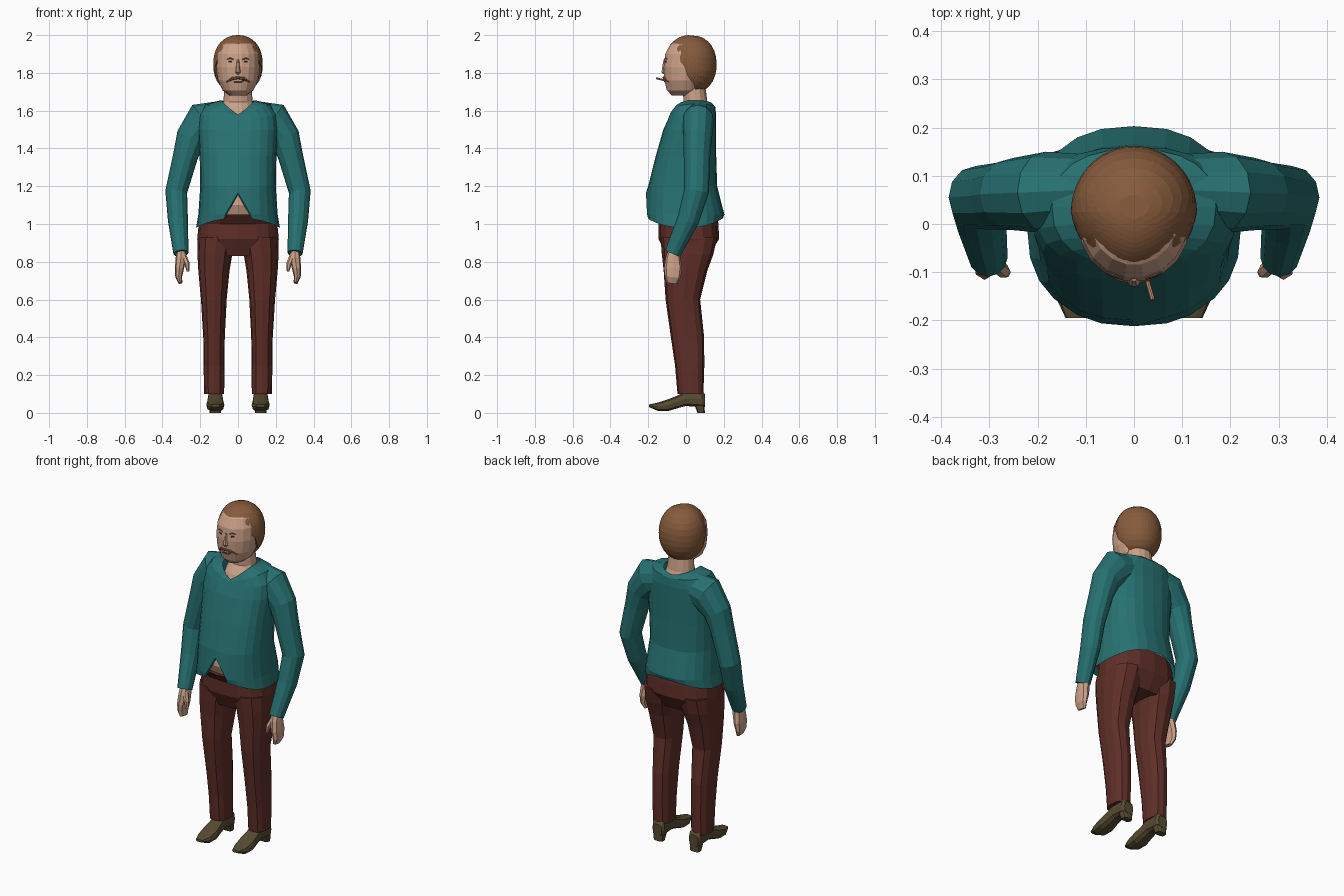
import bpy, bmesh, math
from mathutils import Vector


def material(name, rgb):
    m = bpy.data.materials.new(name)
    m.diffuse_color = (*rgb, 1)
    return m


TEAL = material("teal knit", (0.02, 0.165, 0.165))
MAROON = material("maroon cloth", (0.115, 0.028, 0.021))
HAIR = material("brown hair", (0.24, 0.105, 0.045))
SKIN = material("skin", (0.61, 0.36, 0.25))
SHOE = material("olive leather", (0.095, 0.072, 0.032))
TAN = material("tan paper", (0.5, 0.27, 0.15))
DARK = material("dark brown", (0.07, 0.035, 0.018))


def ring(c, u, v, a, b, n, p=2.0):
    """Closed superellipse section around c."""
    pts = []
    for k in range(n):
        t = 2 * math.pi * k / n
        cs, sn = math.cos(t), math.sin(t)
        pts.append(Vector(c) + u * a * math.copysign(abs(cs) ** (2 / p), cs)
                   + v * b * math.copysign(abs(sn) ** (2 / p), sn))
    return pts


def loft(name, rings, mat, cap=(True, True), mirror=False):
    bm = bmesh.new()
    rows = [[bm.verts.new(p) for p in r] for r in rings]
    n = len(rows[0])
    for r0, r1 in zip(rows, rows[1:]):
        for k in range(n):
            bm.faces.new((r0[k], r0[(k + 1) % n], r1[(k + 1) % n], r1[k]))
    if cap[0]:
        bm.faces.new(rows[0])
    if cap[1]:
        bm.faces.new(rows[-1])
    bmesh.ops.recalc_face_normals(bm, faces=bm.faces)
    me = bpy.data.meshes.new(name)
    bm.to_mesh(me)
    bm.free()
    me.materials.append(mat)
    ob = bpy.data.objects.new(name, me)
    bpy.context.collection.objects.link(ob)
    if mirror:
        ob.modifiers.new("mirror", 'MIRROR').use_clip = False
    return ob


X, Y, Z = Vector((1, 0, 0)), Vector((0, 1, 0)), Vector((0, 0, 1))


def level(z, x0, x1, yf, yb, n=24, p=2.0):
    """Horizontal section from its extents."""
    return ring(((x0 + x1) / 2, (yf + yb) / 2, z), X, Y, (x1 - x0) / 2, (yb - yf) / 2, n, p)


def tube(name, path, mat, n=8, p=2.0, mirror=False):
    """Sections (x, y, z, half width, half depth) square to a path."""
    P = [Vector(q[:3]) for q in path]
    rings = []
    for i, q in enumerate(path):
        t = (P[min(i + 1, len(P) - 1)] - P[max(i - 1, 0)]).normalized()
        u = Y.cross(t).normalized()
        rings.append(ring(P[i], u, t.cross(u), q[3], q[4], n, p))
    return loft(name, rings, mat, mirror=mirror)


# Sweater body: notch at the front hem, V at the neck
spec = [(0.98, 0.222, -0.205, 0.195), (1.05, 0.21, -0.212, 0.203), (1.2, 0.2, -0.2, 0.165),
        (1.36, 0.203, -0.16, 0.16), (1.5, 0.212, -0.12, 0.16), (1.58, 0.205, -0.097, 0.16),
        (1.635, 0.17, -0.085, 0.155), (1.655, 0.09, -0.072, 0.14)]
dip = [0, 0, 0, 0, 0, 0.03, 0.062, 0.075]
body = []
for i, (z, rx, yf, yb) in enumerate(spec):
    r = level(z, -rx, rx, yf, yb, 24, 2.4)
    for k, q in enumerate(r):
        a = 2 * math.pi * k / 24
        q.z -= (dip[i] if math.sin(a) < 0 else dip[i] * 0.25) * (1 - abs(math.cos(a)))
        if i == 0:
            q.z += 0.05 * math.sin(a) ** 2
    body.append(r)
body[0][18].z, body[1][18].z = 1.155, 1.165
loft("sweater_body", body, TEAL, cap=(False, False))

# Sleeves, hands and thumbs
tube("sleeve", [(0.10, 0.07, 1.56, 0.09, 0.075), (0.18, 0.065, 1.542, 0.108, 0.085),
                (0.25, 0.062, 1.455, 0.08, 0.075), (0.278, 0.058, 1.36, 0.066, 0.07),
                (0.327, 0.055, 1.17, 0.058, 0.066), (0.318, 0.01, 1.02, 0.053, 0.058),
                (0.302, -0.07, 0.845, 0.04, 0.043)], TEAL, n=12, mirror=True)
tube("hand", [(0.30, -0.06, 0.87, 0.024, 0.03), (0.302, -0.068, 0.82, 0.028, 0.04),
              (0.31, -0.068, 0.765, 0.024, 0.048), (0.314, -0.07, 0.72, 0.018, 0.042),
              (0.305, -0.075, 0.688, 0.011, 0.03)], SKIN, n=8, p=2.6, mirror=True)
tube("thumb", [(0.29, -0.08, 0.835, 0.016, 0.016), (0.27, -0.098, 0.79, 0.014, 0.015),
               (0.264, -0.102, 0.75, 0.008, 0.009)], SKIN, n=6, mirror=True)

# Trousers
loft("trouser_leg", [level(z, a, b, f, k, 12, 2.5) for z, a, b, f, k in (
    (0.10, 0.073, 0.18, -0.045, 0.092), (0.25, 0.072, 0.182, -0.058, 0.097),
    (0.40, 0.07, 0.184, -0.08, 0.096), (0.60, 0.06, 0.196, -0.108, 0.075),
    (0.75, 0.045, 0.21, -0.118, 0.112), (0.84, 0.03, 0.215, -0.128, 0.145),
    (0.93, 0.015, 0.212, -0.135, 0.165))], MAROON, mirror=True)
loft("trouser_seat", [level(z, -w, w, f, b, 16, 2.5) for z, w, f, b in (
    (0.83, 0.205, -0.10, 0.12), (0.92, 0.216, -0.145, 0.175),
    (1.0, 0.208, -0.145, 0.172), (1.05, 0.2, -0.185, 0.165))], MAROON)

# Belly under the sweater
loft("belly", [level(z, -w, w, f, b, 16, 2.3) for z, w, f, b in (
    (0.99, 0.18, -0.14, 0.16), (1.1, 0.18, -0.185, 0.15), (1.25, 0.18, -0.165, 0.14))], SKIN)

# Neck and chest opening
loft("neck", [level(z, -w, w, f, b, 14) for z, w, f, b in (
    (1.54, 0.1, -0.075, 0.13), (1.6, 0.092, -0.05, 0.135), (1.645, 0.078, -0.015, 0.115),
    (1.76, 0.068, -0.02, 0.1))], SKIN)

# Head
loft("head", [level(z, -w, w, f, b, 18) for z, w, f, b in (
    (1.68, 0.045, -0.075, 0.05), (1.708, 0.082, -0.103, 0.08), (1.76, 0.106, -0.116, 0.1),
    (1.83, 0.116, -0.12, 0.12), (1.90, 0.112, -0.112, 0.125), (1.95, 0.09, -0.085, 0.105),
    (1.98, 0.05, -0.04, 0.06))], SKIN)
tube("nose", [(0, -0.113, 1.87, 0.006, 0.006), (0, -0.118, 1.83, 0.01, 0.01),
              (0, -0.119, 1.805, 0.014, 0.012), (0, -0.114, 1.795, 0.01, 0.006)], SKIN, n=6)

# Hair cap: every column runs from the crown to the hairline
LINE = [(0, 1.925), (25, 1.93), (48, 1.915), (62, 1.9), (68, 1.85), (78, 1.83), (84, 1.77),
        (98, 1.745), (106, 1.712), (130, 1.705), (180, 1.71)]


def hairline(d):
    for (a, za), (b, zb) in zip(LINE, LINE[1:]):
        if d <= b:
            return za + (zb - za) * (d - a) / (b - a)
    return LINE[-1][1]


N, ROWS, HC, HR = 48, 12, 1.845, 0.155
cap = []
for j in range(1, ROWS + 1):
    row = []
    for k in range(N):
        a = 2 * math.pi * k / N
        d = abs(math.degrees(a if a <= math.pi else a - 2 * math.pi))
        low = (hairline(d) - HC) / HR
        end = math.acos(max(-1, min(1, low)))
        h = math.cos(end * j / ROWS)
        s = (1 - min(1, abs(h)) ** 2.2) ** (1 / 2.2)
        front = max(0, math.cos(a))
        row.append(Vector((0.131 * s * math.sin(a) * (1 - 0.15 * front),
                           0.025 - 0.137 * s * math.cos(a), HC + HR * h)))
    cap.append(row)
hair = loft("hair", cap, HAIR, cap=(True, False))
sol = hair.modifiers.new("thickness", 'SOLIDIFY')
sol.thickness, sol.offset = 0.012, -1

# Face details
tube("moustache", [(-0.062, -0.094, 1.752, 0.003, 0.003), (-0.03, -0.113, 1.77, 0.008, 0.006),
                   (0, -0.119, 1.774, 0.007, 0.006), (0.03, -0.113, 1.77, 0.008, 0.006),
                   (0.062, -0.094, 1.752, 0.003, 0.003)], HAIR, n=6)
tube("mouth", [(-0.02, -0.113, 1.752, 0.003, 0.004), (0.02, -0.113, 1.752, 0.003, 0.004)], DARK, n=4)
tube("eyebrow", [(0.024, -0.113, 1.872, 0.003, 0.003), (0.042, -0.107, 1.878, 0.003, 0.003),
                 (0.058, -0.099, 1.872, 0.002, 0.003)], HAIR, n=4, mirror=True)
tube("eye", [(0.032, -0.112, 1.858, 0.004, 0.003), (0.05, -0.105, 1.858, 0.004, 0.003)],
     DARK, n=6, mirror=True)
tube("cigarette", [(0.024, -0.105, 1.758, 0.005, 0.005), (0.039, -0.157, 1.772, 0.005, 0.005)],
     TAN, n=8)

# Shoes with separate heels
loft("shoe", [ring((0.12, y, (lo + hi) / 2), X, Z, w, (hi - lo) / 2, 10, 3) for y, w, lo, hi in (
    (0.1, 0.03, 0.03, 0.1), (0.085, 0.04, 0.028, 0.12), (0.0, 0.04, 0.035, 0.12),
    (-0.04, 0.042, 0.025, 0.095), (-0.09, 0.048, 0.01, 0.075), (-0.15, 0.043, 0.01, 0.055),
    (-0.195, 0.022, 0.03, 0.045))], SHOE, mirror=True)
loft("shoe_heel", [level(z, 0.12 - w, 0.12 + w, f, 0.1, 10, 3) for z, w, f in (
    (0, 0.03, 0.06), (0.04, 0.036, 0.045))], SHOE, mirror=True)
